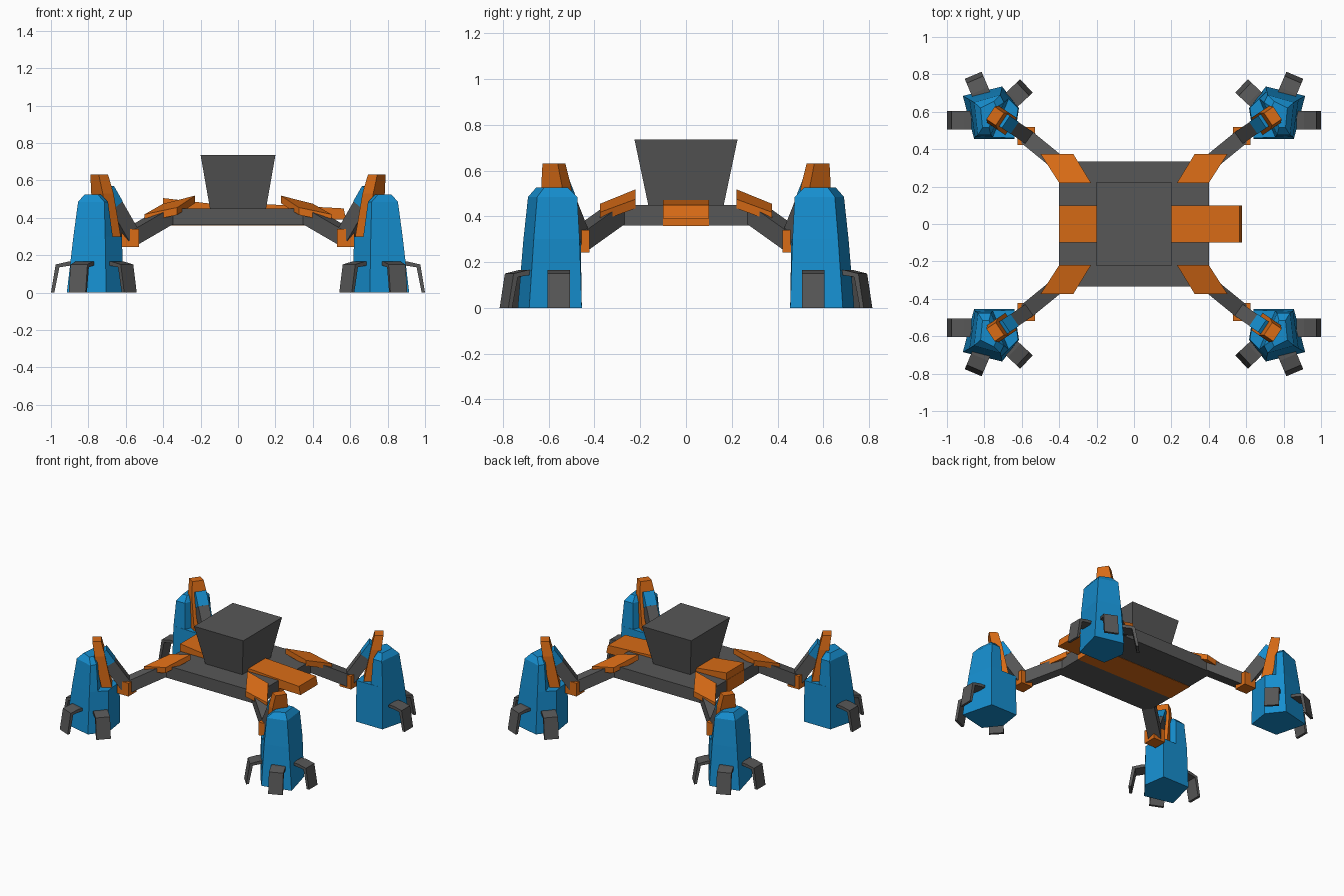
import bpy, bmesh, math
from mathutils import Vector

if "Cube" in bpy.data.objects:
    bpy.data.objects.remove(bpy.data.objects["Cube"])


def material(name, rgb):
    m = bpy.data.materials.new(name)
    m.diffuse_color = (*rgb, 1)
    m.use_nodes = True
    m.node_tree.nodes["Principled BSDF"].inputs["Base Color"].default_value = m.diffuse_color
    return m


GREY = material("dark_grey", (0.095, 0.095, 0.095))
BLUE = material("blue", (0.008, 0.27, 0.62))
ORANGE = material("orange", (0.70, 0.15, 0.008))


def loft(name, rings, mat, sx=1, sy=1):
    """Skin equal-length rings into a closed flat-faced solid, optionally mirrored."""
    bm = bmesh.new()
    vs = [[bm.verts.new((p[0] * sx, p[1] * sy, p[2])) for p in r] for r in rings]
    n = len(vs[0])
    bm.faces.new(vs[0])
    bm.faces.new(vs[-1])
    for a, b in zip(vs, vs[1:]):
        for i in range(n):
            j = (i + 1) % n
            bm.faces.new((a[i], a[j], b[j], b[i]))
    bmesh.ops.recalc_face_normals(bm, faces=bm.faces)
    me = bpy.data.meshes.new(name)
    bm.to_mesh(me)
    bm.free()
    me.materials.append(mat)
    ob = bpy.data.objects.new(name, me)
    bpy.context.collection.objects.link(ob)
    return ob


def rect(cx, cy, hx, hy, z):
    return [(cx - hx, cy - hy, z), (cx + hx, cy - hy, z),
            (cx + hx, cy + hy, z), (cx - hx, cy + hy, z)]


def beam(name, p, q, w, h, mat, sx, sy):
    """Rectangular bar from p to q with its wide sides kept upright."""
    p, q = Vector(p), Vector(q)
    d = (q - p).normalized()
    s = d.cross(Vector((0, 0, 1))).normalized()
    u = s.cross(d)
    ends = [[c + s * a * w / 2 + u * b * h / 2
             for a, b in ((-1, -1), (1, -1), (1, 1), (-1, 1))] for c in (p, q)]
    loft(name, ends, mat, sx, sy)


def slab(name, profile, half_y, mat):
    """Extrude an x-z profile across y."""
    loft(name, [[(x, y, z) for x, z in profile] for y in (-half_y, half_y)], mat)


# body and turret
loft("chassis", [rect(0, 0, 0.40, 0.335, 0.36), rect(0, 0, 0.40, 0.335, 0.45)], GREY)
loft("turret", [rect(0, 0, 0.15, 0.165, 0.45), rect(0, 0, 0.20, 0.225, 0.735)], GREY)
loft("centre_band", [rect(0, 0, 0.402, 0.10, 0.358), rect(0, 0, 0.402, 0.10, 0.452)], ORANGE)
slab("nose_plate", [(0.1, 0.475), (0.565, 0.45), (0.578, 0.39), (0.1, 0.40)], 0.10, ORANGE)
slab("tail_plate", [(-0.1, 0.47), (-0.40, 0.505), (-0.40, 0.44), (-0.1, 0.42)], 0.10, ORANGE)

# foot tower rings: the inner pair of corners steps back above z = 0.3
FOOT = [
    [(.64, .455), (.855, .455), (.915, .685), (.705, .735), (.615, .62)],
    [(.64, .46), (.85, .465), (.88, .665), (.71, .71), (.62, .62)],
    [(.755, .465), (.85, .465), (.88, .665), (.71, .71), (.67, .67)],
    [(.765, .475), (.835, .475), (.855, .65), (.715, .69), (.695, .65)],
    [(.775, .515), (.81, .515), (.82, .62), (.75, .655), (.735, .625)],
]
FOOT_Z = [0, 0.30, 0.30, 0.485, 0.525]

# toe bracket profile (distance from tip, height) and tip positions with headings
TOE = [(-0.13, 0.165), (-0.09, 0.165), (-0.025, 0.15), (0, 0),
       (-0.018, 0), (-0.045, 0.135), (-0.13, 0.148)]
TIPS = [(1.0, 0.555, 0), (0.86, 0.795, 67), (0.575, 0.738, 137)]

for sx in (-1, 1):
    for sy in (-1, 1):
        tag = ("front" if sy < 0 else "back") + ("_left" if sx < 0 else "_right")
        m = (sx, sy)

        # tilted plate over the hip
        top = [(.23, .22, .518), (.40, .22, .475), (.50, .375, .418), (.325, .375, .455)]
        loft(tag + "_hip_plate", [[(x, y, z - 0.04) for x, y, z in top], top], ORANGE, *m)

        # leg links and knee
        beam(tag + "_thigh", (.36, .29, .42), (.575, .465, .295), 0.085, 0.085, GREY, *m)
        loft(tag + "_knee", [rect(.575, .47, .047, .048, .243),
                             rect(.575, .47, .047, .048, .34)], ORANGE, *m)
        beam(tag + "_shin", (.575, .47, .30), (.668, .534, .463), 0.075, 0.085, GREY, *m)
        beam(tag + "_shin_cap", (.668, .534, .463), (.715, .566, .545), 0.078, 0.088, BLUE, *m)

        # tapered foot tower
        loft(tag + "_foot", [[(x, y, z) for x, y in r] for r, z in zip(FOOT, FOOT_Z)], BLUE, *m)

        # upright fin on the inner ledge, leaning outwards
        d, t = Vector((.83, .56, 0)), Vector((-.56, .83, 0))
        rings = []
        for c, hr, ht in (((.685, .54, .29), .035, .055), ((.725, .567, .53), .035, .055),
                          ((.742, .577, .63), .03, .04)):
            c = Vector(c)
            rings.append([c + d * a * hr + t * b * ht
                          for a, b in ((-1, -1), (1, -1), (1, 1), (-1, 1))])
        loft(tag + "_fin", rings, ORANGE, *m)

        # three toes
        for i, (x, y, deg) in enumerate(TIPS):
            c, s = math.cos(math.radians(deg)), math.sin(math.radians(deg))
            loft(f"{tag}_toe_{i + 1}",
                 [[(x + r * c - w * s, y + r * s + w * c, z) for r, z in TOE]
                  for w in (-0.049, 0.049)], GREY, *m)
